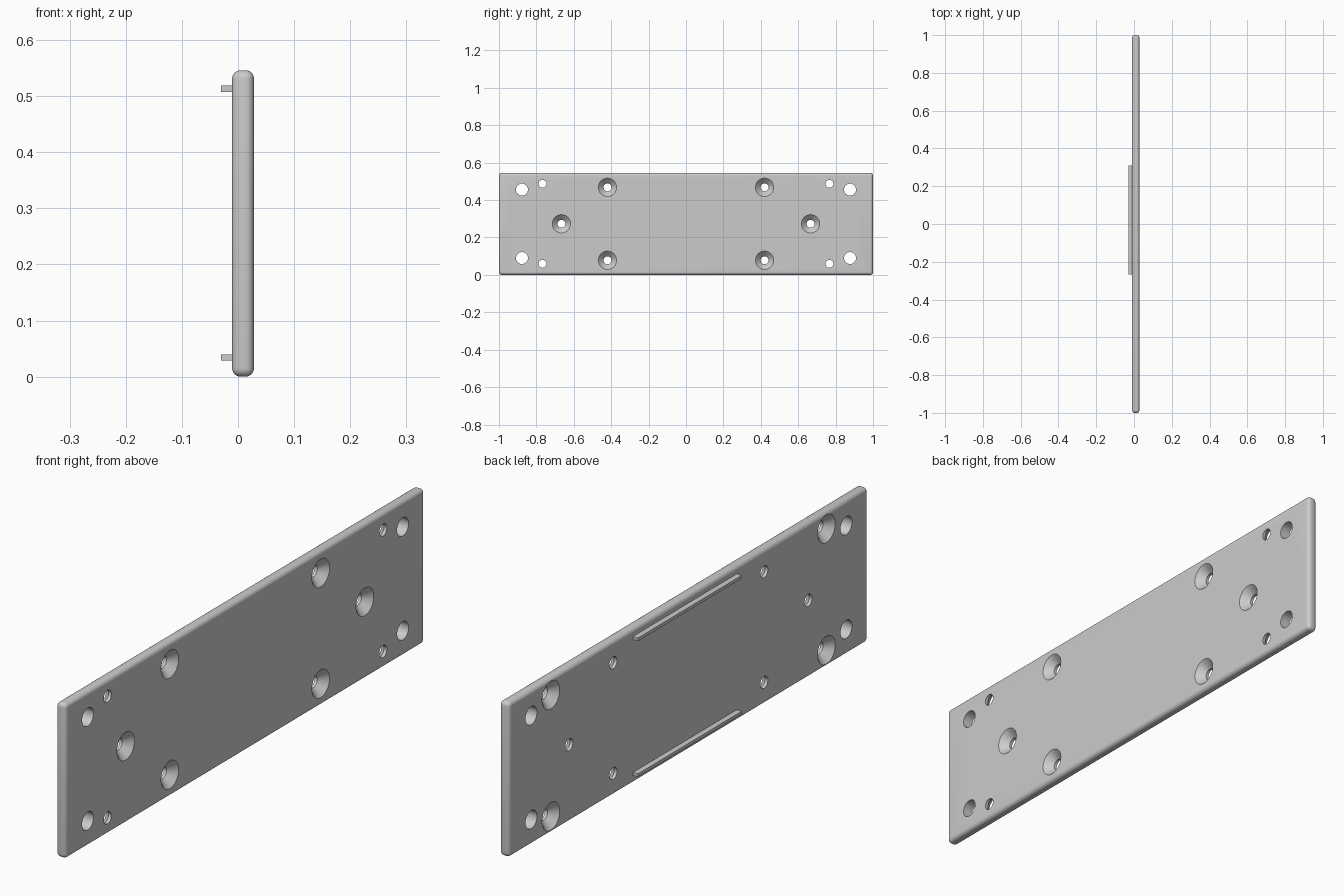
import bpy, bmesh, math

cube = bpy.data.objects.get("Cube")
if cube:
    bpy.data.objects.remove(cube, do_unlink=True)

HEIGHT = 0.546
BACK, FACE = -0.0105, 0.0285      # x of the two broad faces
MID = HEIGHT / 2
CLEAR = 0.02                      # cutter overshoot

steel = bpy.data.materials.new("plain grey")
steel.use_nodes = True
GREY = (0.6, 0.6, 0.6, 1)
steel.diffuse_color = GREY
steel.node_tree.nodes["Principled BSDF"].inputs["Base Color"].default_value = GREY


def make_object(name, bm):
    bmesh.ops.recalc_face_normals(bm, faces=bm.faces)
    mesh = bpy.data.meshes.new(name)
    bm.to_mesh(mesh)
    bm.free()
    mesh.materials.append(steel)
    obj = bpy.data.objects.new(name, mesh)
    bpy.context.collection.objects.link(obj)
    return obj


def box(name, lo, hi):
    bm = bmesh.new()
    bmesh.ops.create_cube(bm, size=1)
    for v in bm.verts:
        v.co = [a + (b - a) * (c + 0.5) for a, b, c in zip(lo, hi, v.co)]
    return make_object(name, bm)


def add_lathe(bm, y, z, profile, sides=40):
    """Closed solid turned around an x-axis line; profile is (x, radius)."""
    rings = []
    for x, r in profile:
        angles = [2 * math.pi * i / sides for i in range(sides)]
        rings.append([bm.verts.new((x, y + r * math.cos(a), z + r * math.sin(a))) for a in angles])
    for low, high in zip(rings, rings[1:]):
        for i in range(sides):
            j = (i + 1) % sides
            bm.faces.new((low[i], low[j], high[j], high[i]))
    bm.faces.new(rings[0])
    bm.faces.new(rings[-1])


def apply_modifiers(obj):
    bpy.context.view_layer.update()
    evaluated = obj.evaluated_get(bpy.context.evaluated_depsgraph_get())
    mesh = bpy.data.meshes.new_from_object(evaluated)
    obj.modifiers.clear()
    obj.data = mesh


# Plate with rounded edges
plate = box("mounting_plate", (BACK, -1, 0), (FACE, 1, HEIGHT))
bevel = plate.modifiers.new("rounded_edges", "BEVEL")
bevel.width = 0.015
bevel.segments = 6

# Hole shapes: plain, countersunk from the face, countersunk from the back
BORE, SINK = 0.021, 0.049
DEPTH = SINK - BORE
plain = [(BACK - CLEAR, 0.032), (FACE + CLEAR, 0.032)]
face_sink = [(BACK - CLEAR, BORE), (FACE - DEPTH, BORE), (FACE, SINK), (FACE + CLEAR, SINK)]
back_sink = [(BACK - CLEAR, SINK), (BACK, SINK), (BACK + DEPTH, BORE), (FACE + CLEAR, BORE)]

# Hole pattern, mirrored along y and about mid height
bm = bmesh.new()
for side in (-1, 1):
    add_lathe(bm, side * 0.666, MID, face_sink)
    for up in (-1, 1):
        add_lathe(bm, side * 0.877, MID + up * 0.183, plain)
        add_lathe(bm, side * 0.767, MID + up * 0.214, back_sink)
        add_lathe(bm, side * 0.42, MID + up * 0.195, face_sink)
cutter = make_object("hole_cutter", bm)
cutter.hide_render = True

holes = plate.modifiers.new("holes", "BOOLEAN")
holes.operation = "DIFFERENCE"
holes.solver = "EXACT"
holes.object = cutter
apply_modifiers(plate)
bpy.data.objects.remove(cutter, do_unlink=True)

# Smooth rounding and bores, sharp rims
bpy.ops.object.select_all(action="DESELECT")
plate.select_set(True)
bpy.context.view_layer.objects.active = plate
bpy.ops.object.shade_smooth_by_angle(angle=math.radians(30))

# Locating ribs on the back
for name, z in (("lower_rib", 0.034), ("upper_rib", 0.513)):
    box(name, (-0.03, -0.268, z - 0.0055), (BACK + 0.002, 0.31, z + 0.0055))
